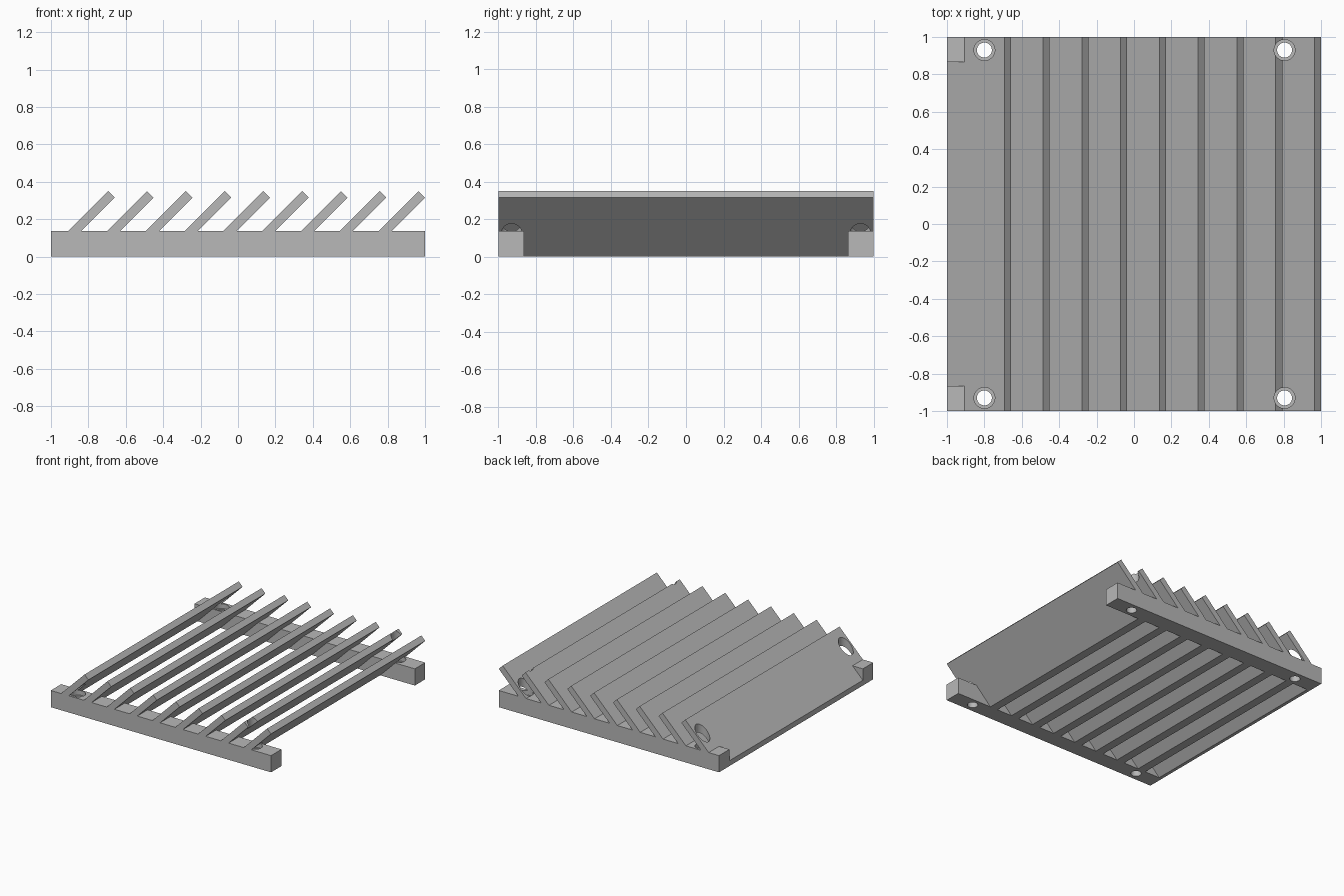
import bpy, bmesh
from mathutils import Matrix, Vector

cube = bpy.data.objects.get("Cube")
if cube:
    bpy.data.objects.remove(cube, do_unlink=True)

RAIL_H, RAIL_IN, TOP = 0.137, 0.865, 0.35
SLATS, PITCH, LAST_TIP, HALF_T = 9, 0.2073, 0.965, 0.035

grey = bpy.data.materials.new("plain grey")
grey.use_nodes = True
grey.diffuse_color = (0.48, 0.48, 0.48, 1)
grey.node_tree.nodes["Principled BSDF"].inputs["Base Color"].default_value = (0.48, 0.48, 0.48, 1)


def make(name, bm):
    bmesh.ops.recalc_face_normals(bm, faces=bm.faces)
    mesh = bpy.data.meshes.new(name)
    bm.to_mesh(mesh)
    bm.free()
    mesh.materials.append(grey)
    ob = bpy.data.objects.new(name, mesh)
    bpy.context.collection.objects.link(ob)
    return ob


def extrude_profile(bm, points, y0, y1):
    """Sweep an x-z outline along y."""
    face = bm.faces.new([bm.verts.new((x, y0, z)) for x, z in points])
    out = bmesh.ops.extrude_face_region(bm, geom=[face])["geom"]
    bmesh.ops.translate(bm, vec=Vector((0, y1 - y0, 0)),
                        verts=[v for v in out if isinstance(v, bmesh.types.BMVert)])


def add_cylinder(bm, x, y, r, z0, z1):
    bmesh.ops.create_cone(bm, cap_ends=True, segments=40, radius1=r, radius2=r, depth=z1 - z0,
                          matrix=Matrix.Translation((x, y, (z0 + z1) / 2)))


def boolean(target, tool, operation):
    mod = target.modifiers.new(operation.lower(), "BOOLEAN")
    mod.operation, mod.solver, mod.object = operation, "EXACT", tool
    bpy.context.view_layer.objects.active = target
    bpy.ops.object.modifier_apply(modifier=mod.name)
    bpy.data.objects.remove(tool, do_unlink=True)


# Side rails
bm = bmesh.new()
rail = [(-1, 0), (1, 0), (1, RAIL_H), (-1, RAIL_H)]
extrude_profile(bm, rail, -1, -RAIL_IN)
extrude_profile(bm, rail, RAIL_IN, 1)
panel = make("louvre_panel", bm)

# Slats leaning at 45 degrees, the first trimmed flush with the rail ends
bm = bmesh.new()
for i in range(SLATS):
    tip = LAST_TIP - (SLATS - 1 - i) * PITCH
    foot = tip - TOP
    outline = [(foot + 2 * HALF_T, 0), (tip + HALF_T, TOP - HALF_T), (tip, TOP)]
    outline += [(foot, 0)] if foot >= -1 else [(-1, -1 - foot), (-1, 0)]
    extrude_profile(bm, outline, -1, 1)
boolean(panel, make("slats", bm), "UNION")

# Screw holes with wider head recesses that also pass through the slats
for name, r, z0 in (("head_recesses", 0.056, 0.1), ("screw_holes", 0.04, -0.1)):
    bm = bmesh.new()
    for x in (-0.8, 0.805):
        for y in (-0.93, 0.93):
            add_cylinder(bm, x, y, r, z0, 0.5)
    boolean(panel, make(name, bm), "DIFFERENCE")

# Smooth hole walls, crisp edges elsewhere
bpy.ops.object.select_all(action="DESELECT")
panel.select_set(True)
bpy.context.view_layer.objects.active = panel
bpy.ops.object.shade_smooth_by_angle(angle=0.5)
